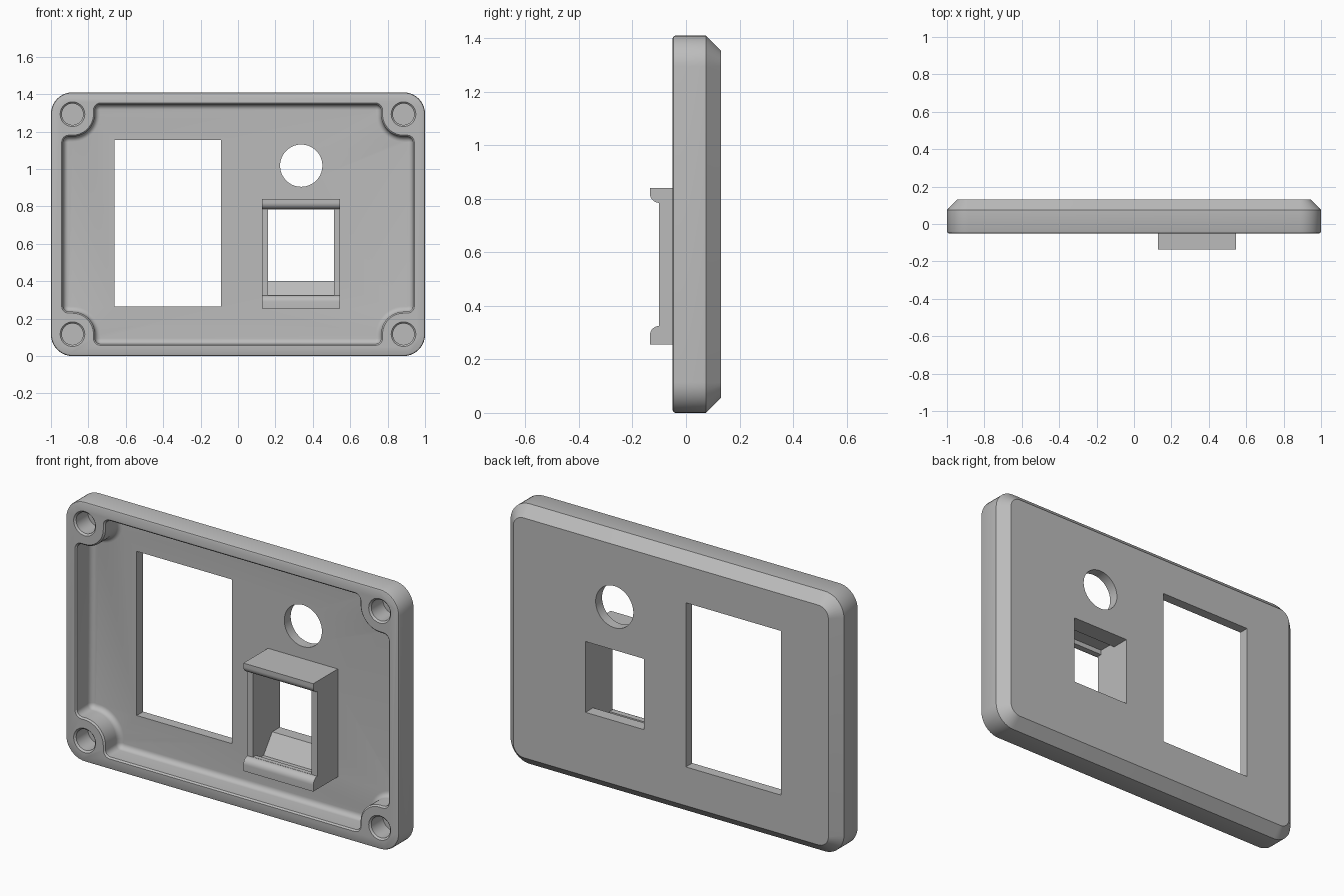
import bpy, bmesh
from math import sin, cos, pi, radians

cube = bpy.data.objects.get("Cube")
if cube:
    bpy.data.objects.remove(cube)

grey = bpy.data.materials.new("plain grey plastic")
grey.use_nodes = True
COLOUR = (0.5, 0.5, 0.5, 1)
grey.diffuse_color = COLOUR
grey.node_tree.nodes["Principled BSDF"].inputs["Base Color"].default_value = COLOUR

MID = 0.705                      # height of the plate centre
HALF_W, HALF_H = 1.0, 0.705
BOSS_X, BOSS_Z = 0.885, 0.588    # screw positions from the centre
FRONT, FLOOR, BACK = -0.05, 0.075, 0.13


def arc(cx, cz, r, a0, a1, n=10):
    angles = [radians(a0 + (a1 - a0) * i / n) for i in range(n + 1)]
    return [(cx + r * cos(a), cz + r * sin(a)) for a in angles]


def mirror_quadrant(q):
    """Complete a closed outline from its upper right quarter."""
    out = list(q)
    out += [(-x, z) for x, z in reversed(q)]
    out += [(-x, -z) for x, z in q]
    out += [(x, -z) for x, z in reversed(q)]
    return out


def loft(name, loops):
    """Solid through equal-length loops of 3D points, capped at both ends."""
    bm = bmesh.new()
    rings = [[bm.verts.new(p) for p in loop] for loop in loops]
    for a, b in zip(rings, rings[1:]):
        for i in range(len(a)):
            j = (i + 1) % len(a)
            bm.faces.new((a[i], a[j], b[j], b[i]))
    bm.faces.new(rings[0])
    bm.faces.new(rings[-1])
    bmesh.ops.recalc_face_normals(bm, faces=bm.faces)
    mesh = bpy.data.meshes.new(name)
    bm.to_mesh(mesh)
    bm.free()
    mesh.materials.append(grey)
    ob = bpy.data.objects.new(name, mesh)
    bpy.context.collection.objects.link(ob)
    return ob


def in_plate(outline, y):
    return [(x, y, z + MID) for x, z in outline]


def across(name, profile, x0, x1):
    """Extrude a (y, z) profile along x."""
    return loft(name, [[(x, y, z) for y, z in profile] for x in (x0, x1)])


def activate(ob):
    bpy.ops.object.select_all(action='DESELECT')
    ob.select_set(True)
    bpy.context.view_layer.objects.active = ob


def cut(ob, cutter):
    cutter.hide_render = True
    mod = ob.modifiers.new("cut", 'BOOLEAN')
    mod.operation, mod.solver, mod.object = 'DIFFERENCE', 'EXACT', cutter
    activate(ob)
    bpy.ops.object.modifier_apply(modifier=mod.name)


def plate_outline(inset):
    r = 0.115
    return mirror_quadrant(arc(HALF_W - r, HALF_H - r, r - inset, 0, 90))


def cavity_outline(d):
    """Recess outline shrunk by d, stepping around the screw bosses."""
    w, h, blend, boss = 0.935, 0.64, 0.03, 0.12
    side = arc(w - blend, BOSS_Z - boss - blend, blend - d, 0, 90, 6)
    round_boss = arc(BOSS_X, BOSS_Z, boss + d, 270, 180, 12)
    top = arc(BOSS_X - boss - blend, h - blend, blend - d, 0, 90, 6)
    return mirror_quadrant(side + round_boss + top)


# Plate with a bevelled back and a fine front edge
plate = loft("wall_plate", [in_plate(plate_outline(d), y) for d, y in (
    (0.01, FRONT), (0.003, FRONT + 0.003), (0, FRONT + 0.01),
    (0, FLOOR), (0.055, BACK))])

# Recess with an eased rim and a filleted floor
fillet = 0.028
steps = [(-0.008, FRONT - 0.02), (-0.008, FRONT), (0, FRONT + 0.008)]
for i in range(7):
    a = i / 6 * pi / 2
    steps.append((fillet * (1 - cos(a)), FLOOR - fillet * (1 - sin(a))))
cutters = [loft("recess_cutter", [in_plate(cavity_outline(d), y) for d, y in steps])]

# Blind screw holes with a chamfered mouth
for sx in (-1, 1):
    for sz in (-1, 1):
        cutters.append(loft("screw_hole_cutter", [
            in_plate(arc(sx * BOSS_X, sz * BOSS_Z, r, 0, 350, 35), y)
            for r, y in ((0.066, FRONT - 0.02), (0.066, FRONT),
                         (0.057, FRONT + 0.009), (0.057, 0.06))]))

# Large window and round hole
cutters.append(across("window_cutter", [
    (-0.2, 0.265), (0.2, 0.265), (0.2, 1.155), (-0.2, 1.155)], -0.66, -0.09))
cutters.append(loft("round_hole_cutter", [
    in_plate(arc(0.338, 1.018 - MID, 0.113, 0, 354, 59), y) for y in (-0.2, 0.2)]))

# Socket passage with a sloping sill and a notch behind each hook
socket = across("socket_cutter", [
    (0.2, 0.4), (0.2, 0.784), (0.03, 0.784), (0.03, 0.81), (-0.075, 0.81),
    (-0.075, 0.784), (-0.2, 0.784), (-0.2, 0.326), (-0.075, 0.326),
    (-0.075, 0.3), (-0.01, 0.3), (0.065, 0.4)], 0.16, 0.512)
cutters.append(socket)

# Socket housing with rounded hooks top and bottom
housing = across("socket_housing",
                 [(FLOOR, 0.84), (-0.135, 0.84)]
                 + arc(-0.1, 0.82, 0.035, 180, 270, 8)
                 + arc(-0.1, 0.29, 0.035, 90, 180, 8)
                 + [(-0.135, 0.255), (FLOOR, 0.255)], 0.127, 0.546)

cut(housing, socket)
for cutter in cutters:
    cut(plate, cutter)
for cutter in cutters:
    bpy.data.objects.remove(cutter)

for ob in (plate, housing):
    activate(ob)
    bpy.ops.object.shade_smooth_by_angle(angle=radians(30))
